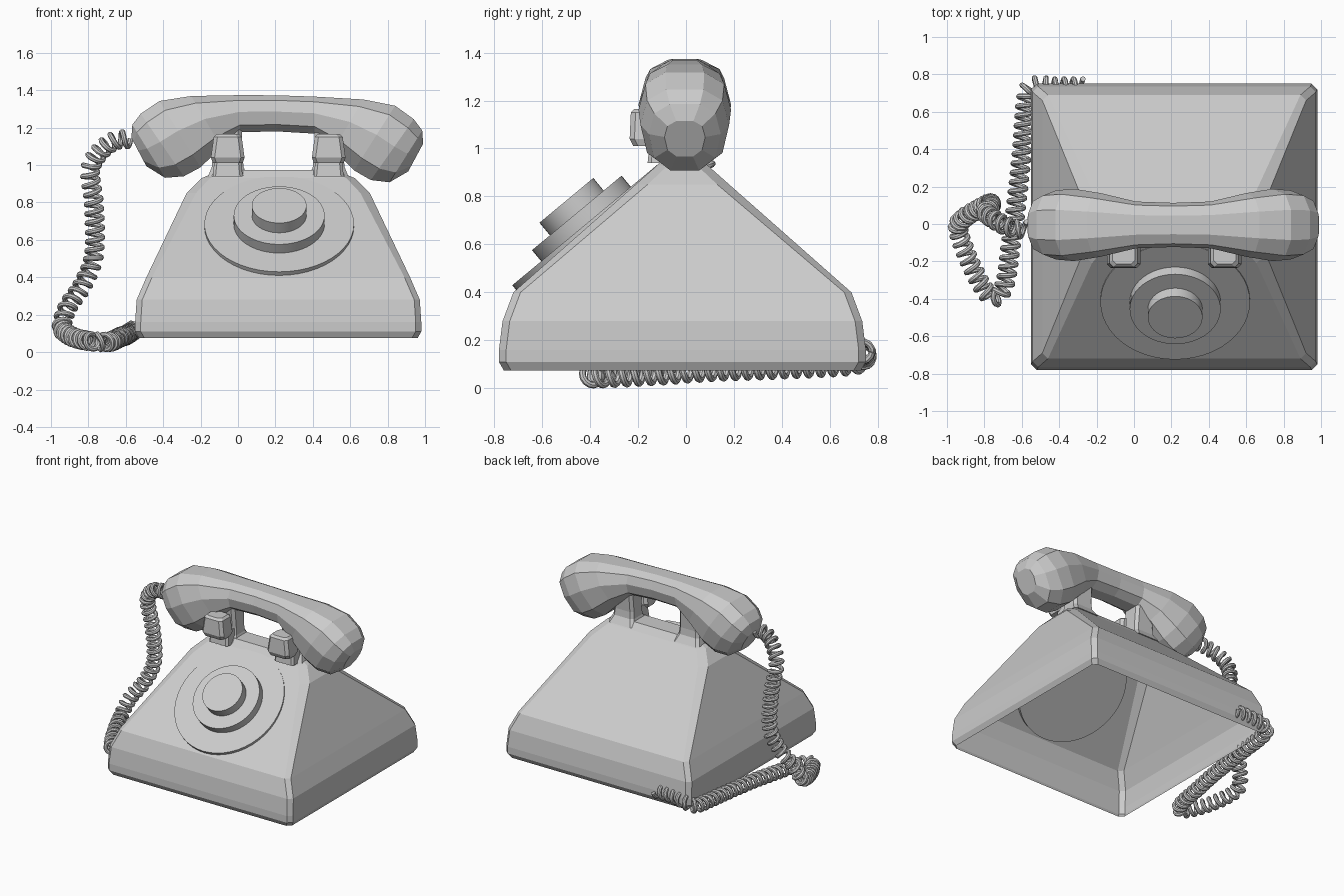
import bpy, bmesh, math
from mathutils import Vector, Matrix

cube = bpy.data.objects.get("Cube")
if cube:
    bpy.data.objects.remove(cube)

grey = bpy.data.materials.new("plain grey")
grey.use_nodes = True
COLOUR = (0.6, 0.6, 0.6, 1)
grey.diffuse_color = COLOUR
grey.node_tree.nodes["Principled BSDF"].inputs["Base Color"].default_value = COLOUR

CX, CY = 0.215, -0.015


def finish(bm, name, smooth=False):
    bmesh.ops.recalc_face_normals(bm, faces=bm.faces)
    mesh = bpy.data.meshes.new(name)
    bm.to_mesh(mesh)
    bm.free()
    mesh.materials.append(grey)
    ob = bpy.data.objects.new(name, mesh)
    bpy.context.collection.objects.link(ob)
    if smooth:
        smooth_by_angle(ob)
    return ob


def smooth_by_angle(ob):
    bpy.ops.object.select_all(action='DESELECT')
    ob.select_set(True)
    bpy.context.view_layer.objects.active = ob
    bpy.ops.object.shade_smooth_by_angle(angle=math.radians(35))


def loft(name, rings, cap_start=True, cap_end=True):
    bm = bmesh.new()
    loops = [[bm.verts.new(p) for p in ring] for ring in rings]
    for a, b in zip(loops, loops[1:]):
        n = len(a)
        for i in range(n):
            j = (i + 1) % n
            bm.faces.new((a[i], a[j], b[j], b[i]))
    if cap_start:
        bm.faces.new(loops[0])
    if cap_end:
        bm.faces.new(loops[-1])
    return finish(bm, name)


def chamfered_rect(cx, cy, hx, hy, c, z):
    pts = [(hx - c, hy), (hx, hy - c), (hx, c - hy), (hx - c, -hy),
           (c - hx, -hy), (-hx, c - hy), (-hx, hy - c), (c - hx, hy)]
    return [(cx + x, cy + y, z) for x, y in pts]


# Hollow body, open underneath: half width, half depth, corner cut, height
body = [(.745, .745, .03, .075), (.765, .765, .03, .11), (.765, .765, .03, .16),
        (.757, .75, .03, .28), (.705, .705, .03, .40), (.49, .195, .05, .85),
        (.41, .105, .045, .93), (.30, .065, .03, .975)]
loft("body", [chamfered_rect(CX, CY, *r) for r in body], cap_start=False)

# Stepped dial: axis tilted to the front slope
axis = Vector((0, -.64, .77)).normalized()
dial_centre = Vector((.22, -.417, .685))
for name, radius, low, high in (("dial_base", .40, -.055, 0),
                                ("dial_ring", .243, -.02, .06),
                                ("dial_knob", .146, .05, .128)):
    bm = bmesh.new()
    place = Matrix.Translation(dial_centre + axis * (low + high) / 2) @ \
        axis.to_track_quat('Z', 'Y').to_matrix().to_4x4()
    bmesh.ops.create_cone(bm, cap_ends=True, segments=48, radius1=radius,
                          radius2=radius, depth=high - low, matrix=place)
    finish(bm, name, smooth=True)

# Cradle: a post under the handset and a horn in front, on each side
for side, sign in (("right", -1), ("left", 1)):
    x = CX + sign * .27
    post = [(.105, .10, .02, .94), (.085, .07, .02, .99),
            (.08, .065, .02, 1.04), (.075, .075, .02, 1.20)]
    loft(side + "_cradle_post", [chamfered_rect(x, -.01, *r) for r in post])
    horn = [(.08, .055, .02, 1.01), (.09, .07, .02, 1.04),
            (.075, .065, .02, 1.15), (.06, .05, .02, 1.165)]
    loft(side + "_cradle_horn", [chamfered_rect(x, -.165, *r) for r in horn])
    arm = [(.08, .06, .015, .94), (.07, .05, .015, 1.04)]
    loft(side + "_cradle_arm", [chamfered_rect(x, -.10, *r) for r in arm])

# Handset: upper edge point, lower edge point and half width per section
half = [(.0, 1.373, .0, 1.18, .118), (.20, 1.37, .20, 1.172, .125),
        (.46, 1.36, .30, 1.09, .17), (.63, 1.33, .41, .98, .193),
        (.73, 1.26, .50, .93, .185), (.775, 1.20, .60, .92, .15),
        (.78, 1.13, .70, .98, .085)]
sections = [(-a, b, -c, d, w) for a, b, c, d, w in reversed(half[1:])] + half
outline = [(.42, 1), (.85, .72), (1, .1), (.85, -.62), (.4, -1)]
outline += [(-y, t) for y, t in reversed(outline)]


def handset_ring(tx, tz, bx, bz, w):
    top, low = Vector((tx, 0, tz)), Vector((bx, 0, bz))
    ring = []
    for y, t in outline:
        p = low.lerp(top, (t + 1) / 2)
        ring.append((p.x + CX - .005, w * y - .005, p.z - .02 * p.x))
    return ring


loft("handset", [handset_ring(*s) for s in sections])

# Coiled cord: smooth path from the handset, down, round and behind the body
path = [Vector(p) for p in (
    (-.58, -.03, 1.14), (-.66, -.02, 1.13), (-.74, .02, 1.07), (-.79, .06, .97),
    (-.77, .09, .78), (-.77, .11, .52), (-.83, .08, .36), (-.91, .03, .24),
    (-.94, -.03, .13), (-.88, -.20, .08), (-.80, -.35, .06), (-.745, -.395, .055),
    (-.69, -.32, .055), (-.66, -.12, .065), (-.63, .10, .08), (-.60, .38, .09),
    (-.575, .68, .105), (-.53, .74, .13), (-.42, .735, .15), (-.27, .735, .155))]


def spline(pts, steps=60):
    ext = [2 * pts[0] - pts[1]] + pts + [2 * pts[-1] - pts[-2]]
    out = []
    for a, b, c, d in zip(ext, ext[1:], ext[2:], ext[3:]):
        for i in range(steps):
            t = i / steps
            out.append(.5 * (2 * b + (c - a) * t + (2 * a - 5 * b + 4 * c - d) * t * t
                             + (3 * b - a - 3 * c + d) * t ** 3))
    return out + [pts[-1]]


PITCH, COIL = .051, .041
line = spline(path)
coil, travelled = [], 0.0
normal = Vector((0, 1, 0))
next_angle = 0.0
for p, q in zip(line, line[1:]):
    tangent = (q - p).normalized()
    normal = (normal - tangent * normal.dot(tangent)).normalized()
    side = tangent.cross(normal)
    length = (q - p).length
    end = (travelled + length) / PITCH * math.tau
    while next_angle < end:
        s = next_angle / math.tau * PITCH - travelled
        coil.append(p + tangent * s + COIL *
                    (normal * math.cos(next_angle) + side * math.sin(next_angle)))
        next_angle += math.tau / 14
    travelled += length

curve = bpy.data.curves.new("cord", 'CURVE')
curve.dimensions = '3D'
curve.bevel_depth = .0145
curve.bevel_resolution = 2
curve.use_fill_caps = True
strand = curve.splines.new('POLY')
strand.points.add(len(coil) - 1)
for point, co in zip(strand.points, coil):
    point.co = (*co, 1)
curve.materials.append(grey)
cord = bpy.data.objects.new("cord", curve)
bpy.context.collection.objects.link(cord)
bpy.ops.object.select_all(action='DESELECT')
cord.select_set(True)
bpy.context.view_layer.objects.active = cord
bpy.ops.object.convert(target='MESH')
smooth_by_angle(bpy.context.view_layer.objects.active)
